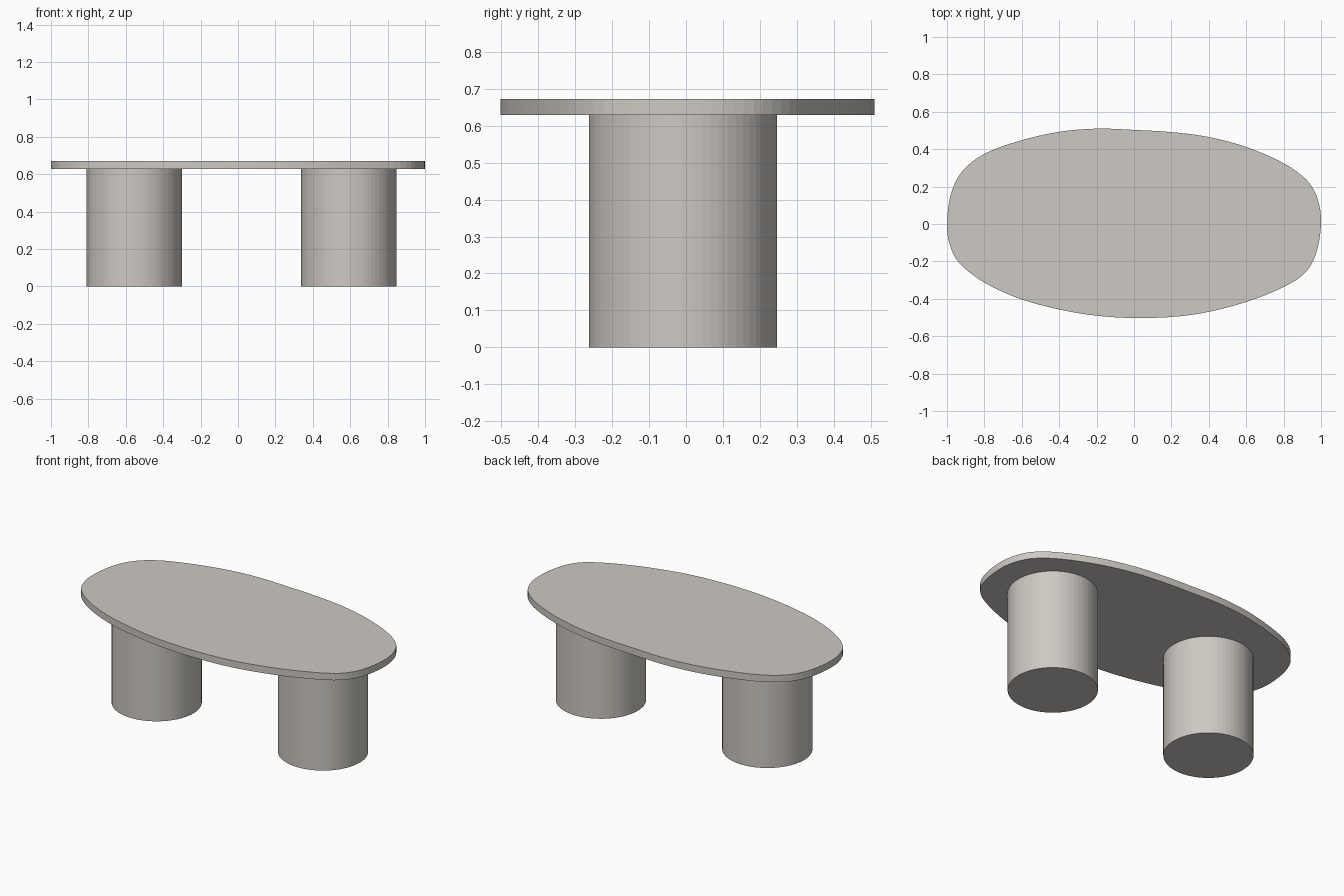
import bpy
import bmesh
from mathutils import Vector

if "Cube" in bpy.data.objects:
    bpy.data.objects.remove(bpy.data.objects["Cube"])

stone = bpy.data.materials.new("warm grey stone")
stone.diffuse_color = (0.61, 0.58, 0.54, 1)
stone.use_nodes = True
stone.node_tree.nodes["Principled BSDF"].inputs["Base Color"].default_value = stone.diffuse_color

TOP_Z, UNDER_Z = 0.672, 0.629

# Key points of the pebble-shaped outline, counter-clockwise
OUTLINE = [
    (1, 0), (0.983, 0.13), (0.925, 0.233), (0.80, 0.325), (0.60, 0.412),
    (0.39, 0.467), (0.19, 0.492), (0, 0.503), (-0.195, 0.51), (-0.40, 0.493),
    (-0.61, 0.445), (-0.80, 0.375), (-0.92, 0.28), (-0.98, 0.155), (-1, 0),
    (-0.985, -0.11), (-0.933, -0.21), (-0.80, -0.313), (-0.61, -0.40),
    (-0.40, -0.457), (-0.185, -0.492), (0.05, -0.503), (0.30, -0.487),
    (0.54, -0.435), (0.75, -0.36), (0.90, -0.275), (0.972, -0.163)]


def smooth_loop(points, steps):
    """Closed Catmull-Rom curve through the points."""
    pts = [Vector(p) for p in points]
    n, out = len(pts), []
    for i in range(n):
        a, b, c, d = (pts[(i + k) % n] for k in (-1, 0, 1, 2))
        for s in range(steps):
            t = s / steps
            out.append(0.5 * (2 * b + (c - a) * t + (2 * a - 5 * b + 4 * c - d) * t * t
                              + (3 * b - a - 3 * c + d) * t ** 3))
    return out


# Tabletop: outline extruded upward
bm = bmesh.new()
base = bm.faces.new([bm.verts.new((p.x, p.y, UNDER_Z)) for p in smooth_loop(OUTLINE, 4)])
ext = bmesh.ops.extrude_face_region(bm, geom=[base], use_keep_orig=True)
top_verts = [g for g in ext["geom"] if isinstance(g, bmesh.types.BMVert)]
bmesh.ops.translate(bm, vec=(0, 0, TOP_Z - UNDER_Z), verts=top_verts)
bmesh.ops.recalc_face_normals(bm, faces=bm.faces)
mesh = bpy.data.meshes.new("tabletop")
bm.to_mesh(mesh)
bm.free()
mesh.materials.append(stone)
bpy.context.collection.objects.link(bpy.data.objects.new("tabletop", mesh))

# Two thick faceted column legs
for name, x in (("left_leg", -0.555), ("right_leg", 0.592)):
    bpy.ops.mesh.primitive_cylinder_add(vertices=64, radius=0.255, depth=UNDER_Z,
                                        location=(x, -0.008, UNDER_Z / 2))
    leg = bpy.context.object
    leg.name = name
    leg.data.materials.append(stone)
